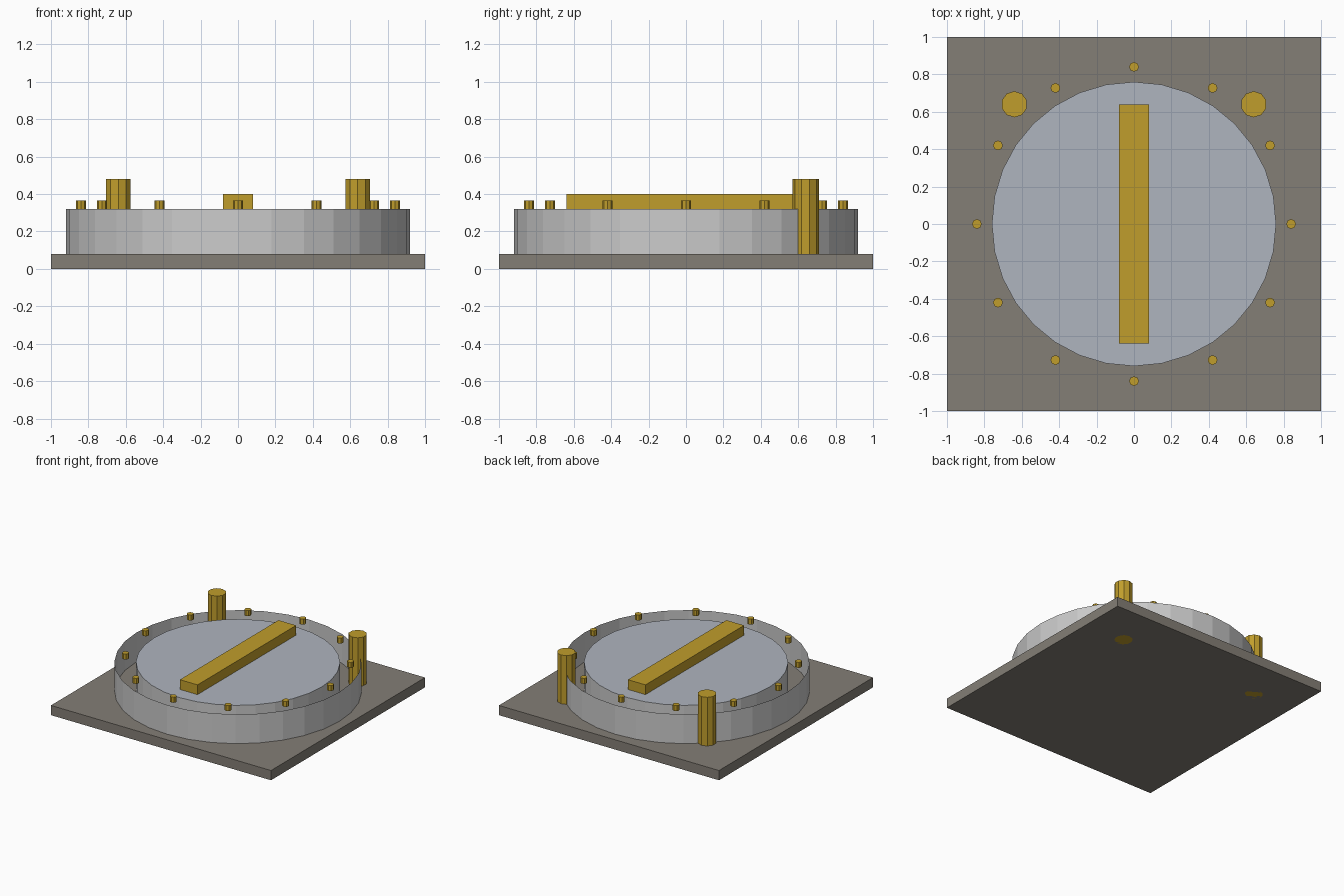
import bpy, bmesh, math

if "Cube" in bpy.data.objects:
    bpy.data.objects.remove(bpy.data.objects["Cube"])


def material(name, rgb):
    m = bpy.data.materials.new(name)
    m.diffuse_color = (*rgb, 1)
    m.use_nodes = True
    m.node_tree.nodes["Principled BSDF"].inputs["Base Color"].default_value = m.diffuse_color
    return m


STONE = material("stone", (0.23, 0.21, 0.18))
BLUE_GREY = material("blue_grey", (0.43, 0.46, 0.52))
GOLD = material("gold", (0.53, 0.34, 0.025))


def finish(name, bm, mat=None):
    me = bpy.data.meshes.new(name)
    bm.to_mesh(me)
    bm.free()
    ob = bpy.data.objects.new(name, me)
    bpy.context.collection.objects.link(ob)
    if mat:
        me.materials.append(mat)
    return ob


def box(name, sx, sy, z0, z1, mat):
    bm = bmesh.new()
    bmesh.ops.create_cube(bm, size=1)
    bmesh.ops.scale(bm, vec=(sx, sy, z1 - z0), verts=bm.verts)
    bmesh.ops.translate(bm, vec=(0, 0, (z0 + z1) / 2), verts=bm.verts)
    return finish(name, bm, mat)


def cylinder(name, x, y, r, z0, z1, sides, mat=None, caps=True):
    bm = bmesh.new()
    bmesh.ops.create_cone(bm, cap_ends=caps, segments=sides,
                          radius1=r, radius2=r, depth=z1 - z0)
    bmesh.ops.translate(bm, vec=(x, y, (z0 + z1) / 2), verts=bm.verts)
    return finish(name, bm, mat)


# Square base plate
box("base_plate", 2, 2, 0, 0.08, STONE)

# Thin open walls, outer and inner
cylinder("outer_wall", 0, 0, 0.92, 0.08, 0.32, 32, caps=False)
cylinder("inner_wall", 0, 0, 0.76, 0.08, 0.32, 32, caps=False)

# Flat disc closing the inner wall
bm = bmesh.new()
bmesh.ops.create_circle(bm, cap_ends=True, segments=32, radius=0.76)
bmesh.ops.translate(bm, vec=(0, 0, 0.32), verts=bm.verts)
finish("disc_top", bm, BLUE_GREY)

# Raised bar across the disc
box("cross_bar", 0.16, 1.28, 0.32, 0.40, GOLD)

# Ring of small pins
for i in range(12):
    a = math.radians(30 * i)
    cylinder(f"pin_{i + 1}", 0.84 * math.cos(a), 0.84 * math.sin(a),
             0.026, 0.32, 0.365, 8, GOLD)

# Two posts at the back corners
for side, sx in (("left", -1), ("right", 1)):
    cylinder(f"post_{side}", sx * 0.64, 0.64, 0.07, 0, 0.48, 10, GOLD)
